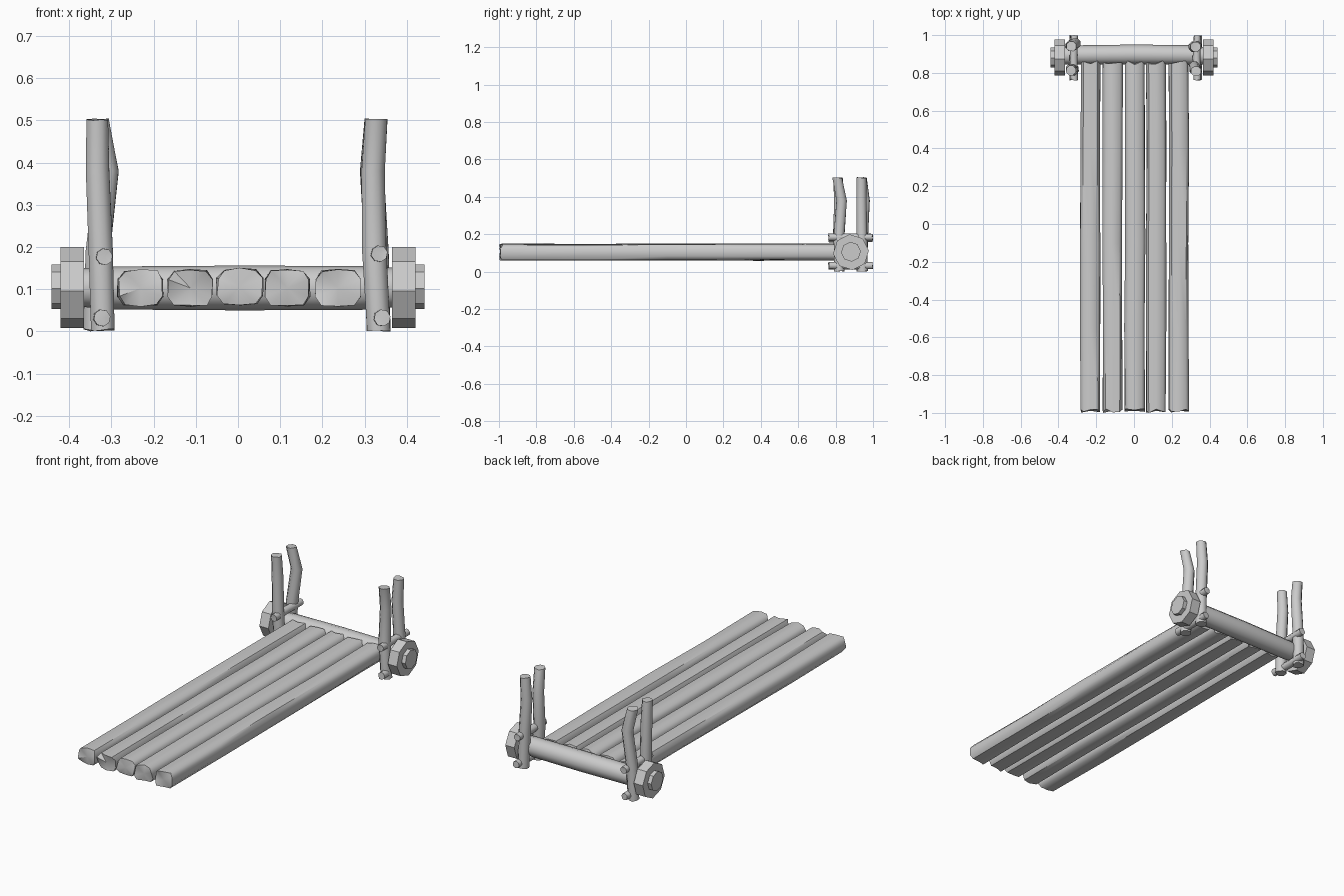
import bpy, bmesh, math, random
from mathutils import Vector

if "Cube" in bpy.data.objects:
    bpy.data.objects.remove(bpy.data.objects["Cube"])

random.seed(4)


def finish(name, bm, smooth=50):
    bmesh.ops.recalc_face_normals(bm, faces=bm.faces)
    me = bpy.data.meshes.new(name)
    bm.to_mesh(me)
    bm.free()
    ob = bpy.data.objects.new(name, me)
    bpy.context.collection.objects.link(ob)
    if smooth:
        bpy.ops.object.select_all(action='DESELECT')
        ob.select_set(True)
        bpy.context.view_layer.objects.active = ob
        bpy.ops.object.shade_smooth_by_angle(angle=math.radians(smooth))
    return ob


def loft(name, path, section, axis, end_jitter=0.0, side_jitter=0.0, smooth=50):
    """path: (centre, scale) list; section: 2D outline; axis: 'x', 'y' or 'z'."""
    u, v, w = {'x': ((0, 1, 0), (0, 0, 1), (1, 0, 0)),
               'y': ((1, 0, 0), (0, 0, 1), (0, 1, 0)),
               'z': ((1, 0, 0), (0, 1, 0), (0, 0, 1))}[axis]
    u, v, w = Vector(u), Vector(v), Vector(w)
    bm = bmesh.new()
    rings = []
    last = len(path) - 1
    for i, (c, s) in enumerate(path):
        ring = []
        for a, b in section:
            k = s * (1 + random.uniform(-side_jitter, side_jitter))
            p = Vector(c) + u * a * k + v * b * k
            if i in (0, last):
                inward = 1 if i == 0 else -1
                p += w * inward * random.uniform(0, end_jitter)
            ring.append(bm.verts.new(p))
        rings.append(ring)
    n = len(section)
    for r0, r1 in zip(rings, rings[1:]):
        for j in range(n):
            bm.faces.new((r0[j], r0[(j + 1) % n], r1[(j + 1) % n], r1[j]))
    # end caps as fans round a centre point
    for i in (0, last):
        inward = 1 if i == 0 else -1
        mid = bm.verts.new(Vector(path[i][0]) + w * inward * end_jitter * 0.5)
        for j in range(n):
            bm.faces.new((rings[i][j], rings[i][(j + 1) % n], mid))
    return finish(name, bm, smooth)


def circle(n, r=1.0, turn=0.0):
    return [(r * math.cos(math.tau * i / n + turn), r * math.sin(math.tau * i / n + turn))
            for i in range(n)]


# deck logs: flattened section, rough sawn ends
LOG = [(-.052, -.02), (-.038, -.04), (0, -.043), (.038, -.04), (.052, -.02),
       (.052, .02), (.038, .04), (0, .043), (-.038, .04), (-.052, .02)]
for i, x in enumerate((-.23, -.113, .004, .117, .237)):
    z = .106 if i == 2 else .103
    path = [((x + (random.uniform(-.003, .003) if 0 < k < 4 else 0), y, z), 1)
            for k, y in enumerate((-1, -.55, -.1, .4, .865))]
    loft(f"deck_log_{i + 1}", path, LOG, 'y', end_jitter=.022, side_jitter=.05)

# axle
loft("axle", [((-.38, .89, .104), .045), ((-.29, .895, .103), .051), ((0, .897, .103), .053),
              ((.29, .895, .103), .052), ((.38, .89, .104), .046)], circle(12), 'x')

# wheel hubs and their end caps
for side, s in (("left", -1), ("right", 1)):
    loft(f"{side}_hub", [((s * .365, .882, .104), .096), ((s * .42, .882, .104), .096)],
         circle(8, turn=.08), 'x', smooth=0)
    loft(f"{side}_hub_cap", [((s * .40, .882, .106), .053), ((s * .442, .882, .106), .053)],
         circle(8, turn=.08), 'x', smooth=0)

# upright posts: (x, y) at four heights, crooked branches
HEIGHTS = (0, .19, .38, .505)
POSTS = {
    "left_front_post": ((-.320, .82), (-.325, .815), (-.333, .82), (-.333, .812)),
    "left_back_post": ((-.338, .94), (-.332, .945), (-.310, .955), (-.332, .94)),
    "right_front_post": ((.333, .82), (.323, .818), (.320, .832), (.328, .808)),
    "right_back_post": ((.333, .945), (.328, .94), (.317, .938), (.326, .938)),
}
for name, pts in POSTS.items():
    path = [((x, y, z), s) for (x, y), z, s in zip(pts, HEIGHTS, (.03, .031, .03, .028))]
    loft(name, path, circle(8, turn=math.pi / 8), 'z', end_jitter=.006, side_jitter=.03)

# cross pegs tying each pair of posts
for name, x, z in (("left_upper_peg", -.316, .177), ("left_lower_peg", -.322, .032),
                   ("right_upper_peg", .335, .184), ("right_lower_peg", .342, .032)):
    loft(name, [((x, .76, z), .02), ((x - .004, .88, z), .021), ((x, 1.0, z), .019)],
         circle(8, turn=.2), 'y', end_jitter=.005, side_jitter=.03)
